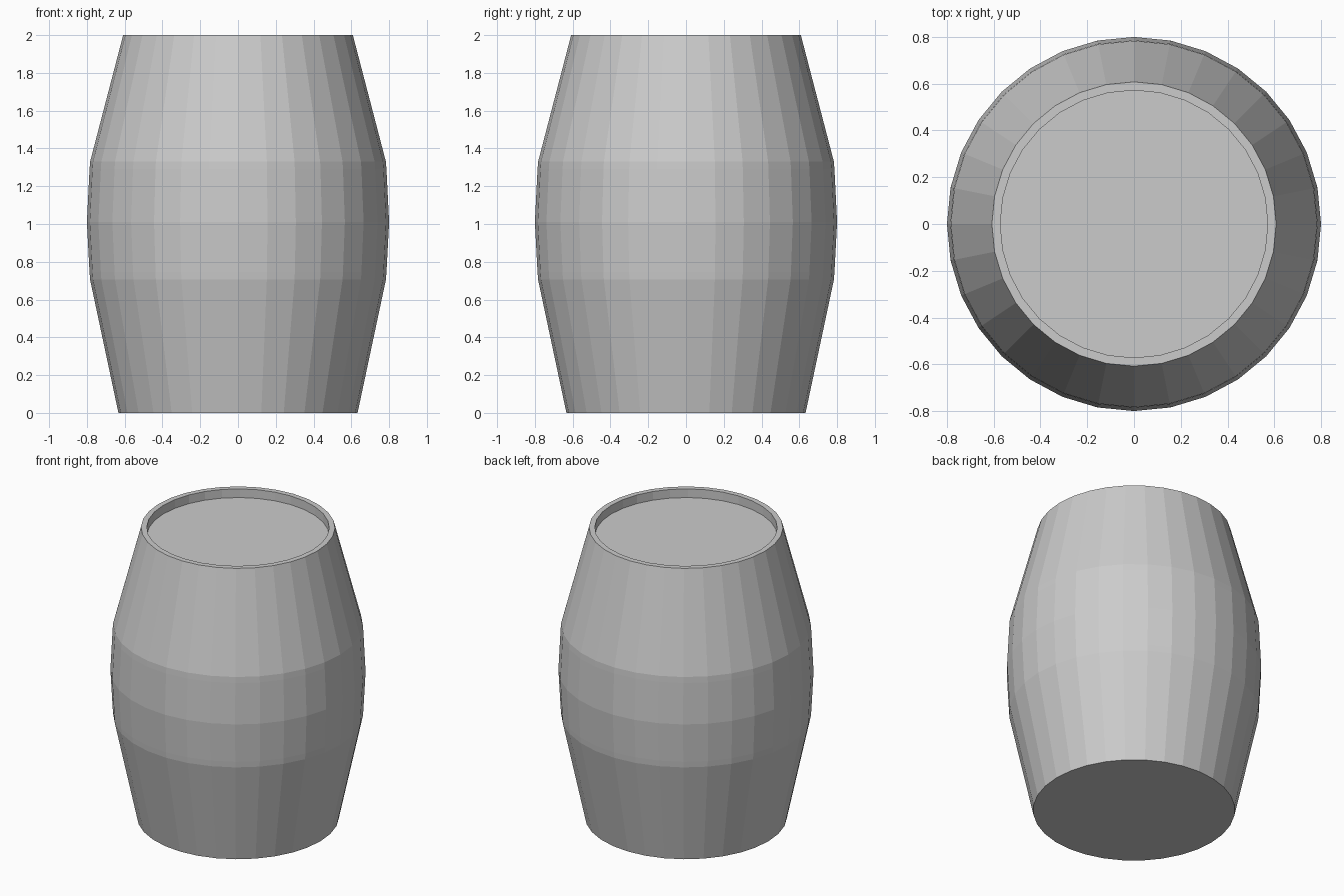
import bpy
import bmesh
from math import cos, sin, tau

SIDES = 32

default = bpy.data.objects.get("Cube")
if default:
    bpy.data.objects.remove(default, do_unlink=True)

# One plain grey for the whole barrel
grey = bpy.data.materials.new("plain grey")
grey.use_nodes = True
colour = (0.6, 0.6, 0.6, 1)
grey.diffuse_color = colour
grey.node_tree.nodes["Principled BSDF"].inputs["Base Color"].default_value = colour


def lathe(name, profile):
    """Turn a (radius, height) profile around z and cap both ends."""
    bm = bmesh.new()
    rings = [[bm.verts.new((r * cos(tau * i / SIDES), r * sin(tau * i / SIDES), z))
              for i in range(SIDES)] for r, z in profile]
    for low, high in zip(rings, rings[1:]):
        for i in range(SIDES):
            j = (i + 1) % SIDES
            bm.faces.new((low[i], low[j], high[j], high[i]))
    bm.faces.new(rings[0][::-1])
    bm.faces.new(rings[-1])
    mesh = bpy.data.meshes.new(name)
    bm.to_mesh(mesh)
    bm.free()
    mesh.materials.append(grey)
    obj = bpy.data.objects.new(name, mesh)
    bpy.context.collection.objects.link(obj)
    return obj


# Barrel: base, bulging belly, shoulder, rim and sunken lid
lathe("barrel", [
    (0.633, 0), (0.783, 0.705), (0.786, 0.745), (0.8, 1.01),
    (0.786, 1.29), (0.783, 1.33), (0.608, 2), (0.572, 2), (0.572, 1.94),
])
